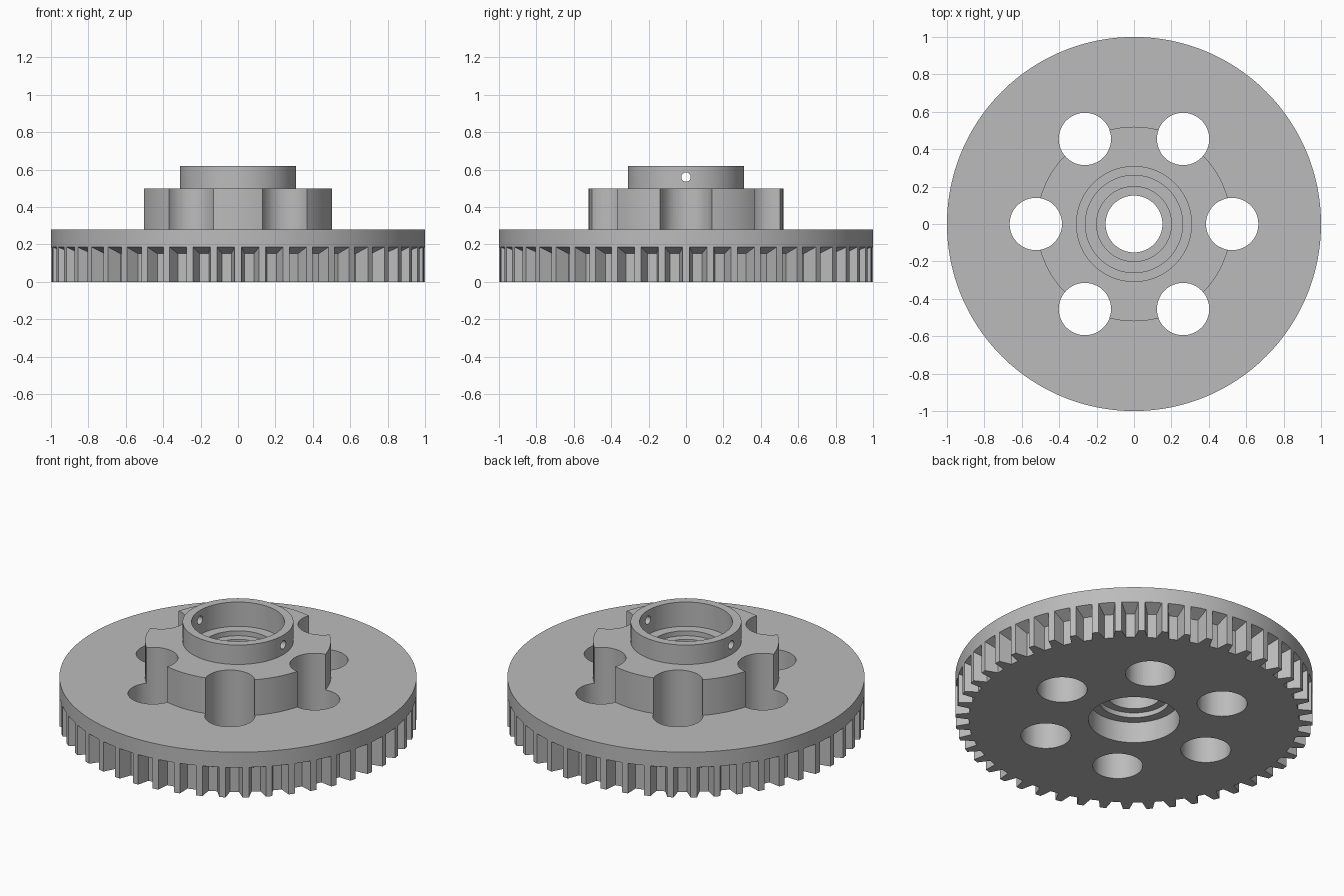
import bpy, bmesh, math
from mathutils import Matrix, Vector

if "Cube" in bpy.data.objects:
    bpy.data.objects.remove(bpy.data.objects["Cube"], do_unlink=True)

TEETH = 48
SEGMENTS = 192
HOLES = 6


def make_object(name, bm):
    bmesh.ops.recalc_face_normals(bm, faces=bm.faces)
    mesh = bpy.data.meshes.new(name)
    bm.to_mesh(mesh)
    bm.free()
    obj = bpy.data.objects.new(name, mesh)
    bpy.context.collection.objects.link(obj)
    return obj


def lathe(name, profile):
    """Turn a closed (radius, height) outline around the z axis."""
    bm = bmesh.new()
    rings = []
    for i in range(SEGMENTS):
        turn = Matrix.Rotation(math.tau * i / SEGMENTS, 3, "Z")
        rings.append([bm.verts.new(turn @ Vector((r, 0, z))) for r, z in profile])
    n = len(profile)
    for i in range(SEGMENTS):
        a, b = rings[i], rings[(i + 1) % SEGMENTS]
        for j in range(n):
            k = (j + 1) % n
            bm.faces.new((a[j], b[j], b[k], a[k]))
    return make_object(name, bm)


def add_groove(bm, angle):
    """Tapered belt groove with a sloping end under the rim."""
    verts = bmesh.ops.create_cube(bm, size=2)["verts"]
    turn = Matrix.Rotation(angle, 3, "Z")
    for v in verts:
        outer = v.co.x > 0
        radius, half, top = (1.04, 0.06, 0.205) if outer else (0.925, 0.025, 0.15)
        side = half if v.co.y > 0 else -half
        v.co = turn @ Vector((radius, side, top if v.co.z > 0 else -0.05))


def add_cylinder(bm, radius, depth, matrix):
    bmesh.ops.create_cone(bm, cap_ends=True, segments=48, radius1=radius,
                          radius2=radius, depth=depth, matrix=matrix)


# Disc, hub and collar as one turned body, then the stepped bore downwards
body = lathe("pulley_body", [
    (1.0, 0.0), (1.0, 0.28), (0.52, 0.28), (0.52, 0.5),
    (0.31, 0.5), (0.31, 0.62), (0.26, 0.62), (0.26, 0.47),
    (0.2, 0.47), (0.2, 0.44), (0.152, 0.44), (0.152, 0.16),
    (0.2, 0.16), (0.2, 0.13), (0.255, 0.13), (0.255, 0.0),
])

# Cutters: grooves between teeth, ring of holes, pin holes through the collar
bm = bmesh.new()
for i in range(TEETH):
    add_groove(bm, math.tau * (i + 0.5) / TEETH)
for i in range(HOLES):
    turn = Matrix.Rotation(math.tau * i / HOLES, 4, "Z")
    add_cylinder(bm, 0.14, 1.0, turn @ Matrix.Translation((0.525, 0, 0.3)))
add_cylinder(bm, 0.025, 0.68,
             Matrix.Translation((0, 0, 0.56)) @ Matrix.Rotation(math.pi / 2, 4, "Y"))
cutter = make_object("cutter", bm)
cutter.hide_render = True

cut = body.modifiers.new("cuts", "BOOLEAN")
cut.operation = "DIFFERENCE"
cut.solver = "EXACT"
cut.object = cutter

bpy.ops.object.select_all(action="DESELECT")
body.select_set(True)
bpy.context.view_layer.objects.active = body
bpy.ops.object.modifier_apply(modifier=cut.name)
bpy.data.objects.remove(cutter, do_unlink=True)

# Plain grey metal
grey = bpy.data.materials.new("grey metal")
grey.use_nodes = True
color = (0.5, 0.5, 0.5, 1)
grey.diffuse_color = color
grey.node_tree.nodes["Principled BSDF"].inputs["Base Color"].default_value = color
body.data.materials.clear()
body.data.materials.append(grey)

bpy.ops.object.shade_smooth_by_angle(angle=math.radians(30))
